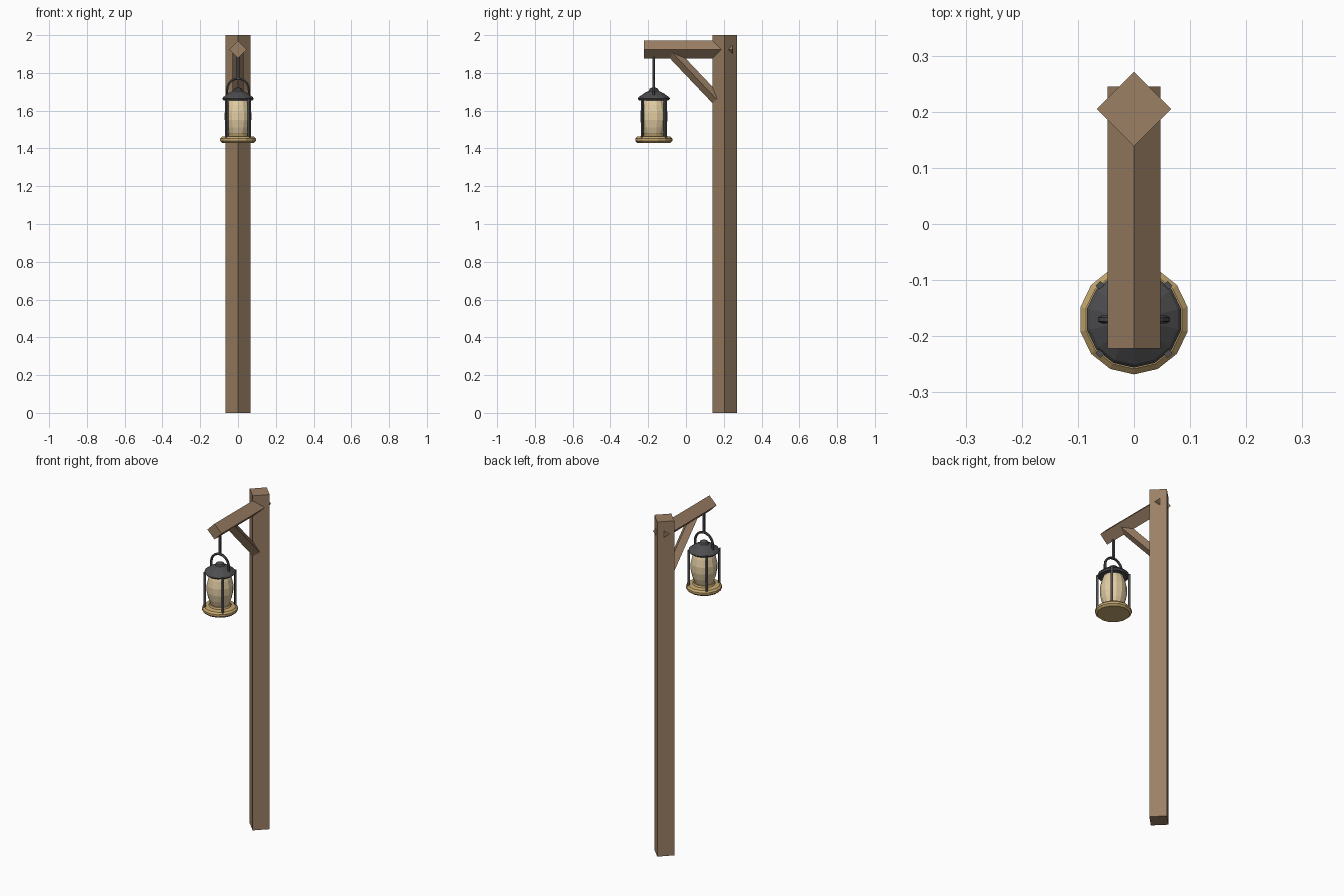
import bpy, bmesh
from math import cos, sin, pi, radians
from mathutils import Vector

cube = bpy.data.objects.get("Cube")
if cube:
    bpy.data.objects.remove(cube, do_unlink=True)


def material(name, rgb):
    m = bpy.data.materials.new(name)
    m.use_nodes = True
    color = (*rgb, 1)
    m.diffuse_color = color
    m.node_tree.nodes["Principled BSDF"].inputs["Base Color"].default_value = color
    return m


wood = material("warm brown wood", (0.33, 0.215, 0.13))
iron = material("dark iron", (0.075, 0.075, 0.08))
brass = material("ochre brass", (0.56, 0.39, 0.16))
glow = material("cream glass", (0.75, 0.60, 0.36))


def finish(name, bm, mat):
    bmesh.ops.recalc_face_normals(bm, faces=bm.faces)
    mesh = bpy.data.meshes.new(name)
    bm.to_mesh(mesh)
    bm.free()
    mesh.materials.append(mat)
    obj = bpy.data.objects.new(name, mesh)
    bpy.context.collection.objects.link(obj)
    return obj


def sweep(name, path, radius, sides, mat, turn=0.0, side=Vector((1, 0, 0))):
    """Capped prism along a path; 'side' fixes the cross-section direction."""
    bm = bmesh.new()
    path = [Vector(p) for p in path]
    rings = []
    for i, p in enumerate(path):
        along = (path[min(i + 1, len(path) - 1)] - path[max(i - 1, 0)]).normalized()
        u = (side - along * side.dot(along)).normalized()
        v = along.cross(u)
        angles = [turn + 2 * pi * k / sides for k in range(sides)]
        rings.append([bm.verts.new(p + radius * (cos(a) * u + sin(a) * v)) for a in angles])
    for a, b in zip(rings, rings[1:]):
        for k in range(sides):
            n = (k + 1) % sides
            bm.faces.new((a[k], a[n], b[n], b[k]))
    bm.faces.new(rings[0])
    bm.faces.new(rings[-1])
    return finish(name, bm, mat)


def lathe(name, profile, mat, sides=14):
    """Stack of faceted rings around the lantern axis."""
    bm = bmesh.new()
    rings = []
    for r, z in profile:
        angles = [-pi / 2 + 2 * pi * k / sides for k in range(sides)]
        rings.append([bm.verts.new((r * cos(a), LANTERN_Y + r * sin(a), z)) for a in angles])
    for a, b in zip(rings, rings[1:]):
        for k in range(sides):
            n = (k + 1) % sides
            bm.faces.new((a[k], a[n], b[n], b[k]))
    bm.faces.new(rings[0])
    bm.faces.new(rings[-1])
    return finish(name, bm, mat)


LANTERN_Y = -0.17
POST_Y = 0.205

# Timber: every piece is a square bar set on its edge
sweep("post", [(0, POST_Y, 0), (0, POST_Y, 2)], 0.066, 4, wood)
sweep("beam", [(0, -0.222, 1.924), (0, 0.245, 1.924)], 0.047, 4, wood)
sweep("brace", [(0, -0.075, 1.91), (0, 0.162, 1.66)], 0.03, 4, wood)

# Lantern body
lathe("lantern_base", [(0.088, 1.43), (0.098, 1.44), (0.098, 1.452),
                       (0.088, 1.462), (0.062, 1.466), (0.058, 1.476)], brass)
lathe("lantern_glass", [(0.050, 1.47), (0.064, 1.51), (0.072, 1.55),
                        (0.072, 1.59), (0.063, 1.63), (0.048, 1.67)], glow)
lathe("lantern_cap", [(0.078, 1.655), (0.086, 1.664), (0.080, 1.672),
                      (0.050, 1.693), (0.026, 1.705), (0.022, 1.716),
                      (0.010, 1.722)], iron)

# Four upright guard rods
for i in range(4):
    a = radians(45 + 90 * i)
    x, y = 0.085 * cos(a), LANTERN_Y + 0.085 * sin(a)
    sweep(f"guard_rod_{i + 1}", [(x, y, 1.455), (x, y, 1.668)], 0.0085, 4, iron,
          side=Vector((1, 0, 0)))

# Arched carrying handle
arch = [(0.058 * cos(pi * k / 10), LANTERN_Y, 1.71 + 0.06 * sin(pi * k / 10))
        for k in range(11)]
arch = [(0.058, LANTERN_Y, 1.68)] + arch + [(-0.058, LANTERN_Y, 1.68)]
sweep("handle", arch, 0.007, 6, iron, side=Vector((0, 1, 0)))

# Hanger between beam and handle
sweep("hanger_rod", [(0, LANTERN_Y, 1.765), (0, LANTERN_Y, 1.89)], 0.008, 6, iron)
